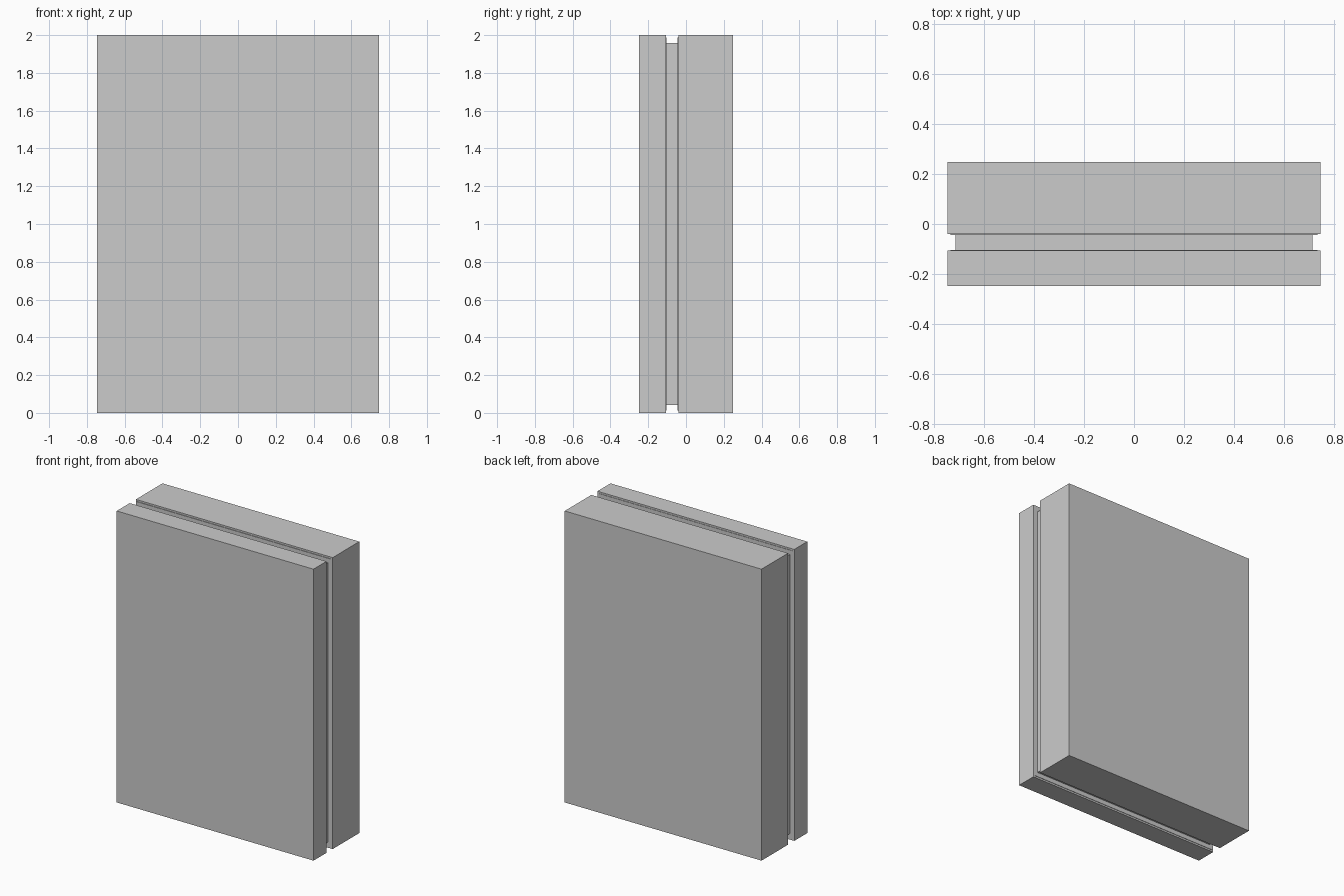
import bpy

if "Cube" in bpy.data.objects:
    bpy.data.objects.remove(bpy.data.objects["Cube"])


def slab(name, half_x, y0, y1, z0, z1):
    """Axis-aligned box spanning the given limits."""
    bpy.ops.mesh.primitive_cube_add(size=1, location=(0, (y0 + y1) / 2, (z0 + z1) / 2))
    ob = bpy.context.object
    ob.name = name
    ob.scale = (2 * half_x, y1 - y0, z1 - z0)
    bpy.ops.object.transform_apply(location=False, rotation=False, scale=True)
    return ob


# Thin front panel and thicker back panel
slab("front_panel", 0.747, -0.248, -0.107, 0, 2)
slab("back_panel", 0.747, -0.040, 0.248, 0, 2)

# Shallow stepped lips on the facing sides of the panels
slab("front_lip", 0.735, -0.107, -0.104, 0.012, 1.988)
slab("back_lip", 0.735, -0.044, -0.040, 0.012, 1.988)

# Recessed core joining the panels, leaving a groove all round
slab("recessed_core", 0.715, -0.104, -0.044, 0.042, 1.958)
